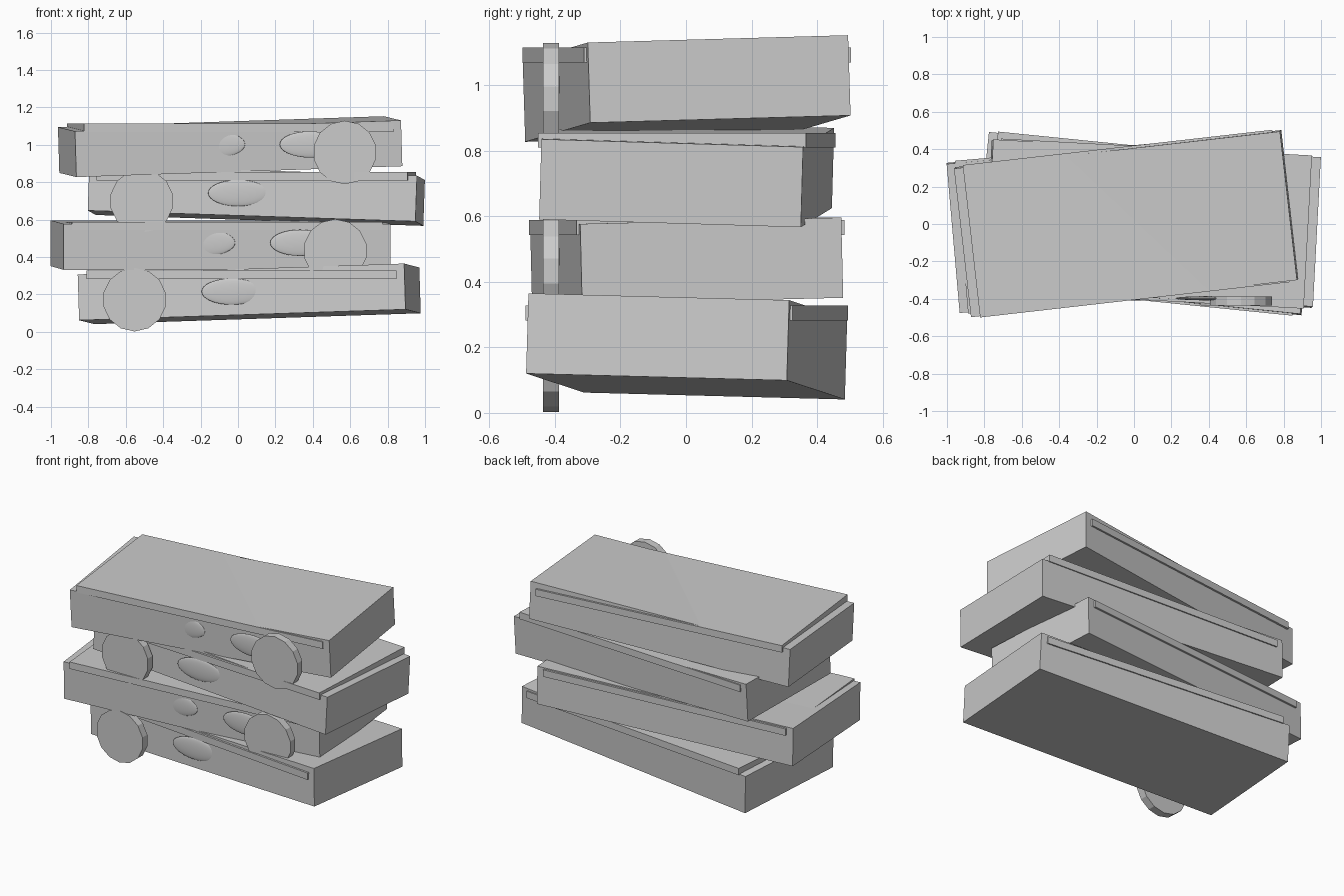
import bpy
from math import radians, pi

cube = bpy.data.objects.get("Cube")
if cube:
    bpy.data.objects.remove(cube, do_unlink=True)

GREY = (0.6, 0.6, 0.6, 1.0)
grey = bpy.data.materials.new("plain_grey")
grey.use_nodes = True
grey.diffuse_color = GREY
grey.node_tree.nodes["Principled BSDF"].inputs["Base Color"].default_value = GREY

LENGTH, DEPTH, HEIGHT = 1.755, 0.8, 0.245


def finish(name, scale=(1, 1, 1)):
    ob = bpy.context.object
    ob.name = name
    ob.scale = scale
    ob.data.materials.append(grey)
    return ob


def block(name, size, loc, angles):
    bpy.ops.mesh.primitive_cube_add(size=1, location=loc,
                                    rotation=[radians(a) for a in angles])
    return finish(name, size)


def wheel(name, x, z):
    bpy.ops.mesh.primitive_cylinder_add(vertices=14, radius=0.17, depth=0.05,
                                        location=(x, -0.412, z),
                                        rotation=(pi / 2, 0, 0))
    return finish(name)


def oval(name, x, z):
    bpy.ops.mesh.primitive_uv_sphere_add(segments=32, ring_count=16, radius=1,
                                         location=(x, -0.397, z))
    ob = finish(name, (0.16, 0.011, 0.07))
    bpy.ops.object.shade_smooth()
    return ob


# Each layer: name, centre x, centre z, tilts, wheel side, oval offsets
layers = [
    ("bottom", 0.06, 0.203, (-1.5, -1.9, -5.8), -1, [-0.095]),
    ("lower", -0.093, 0.464, (1.4, 0, 5), 1, [-0.082, 0.425]),
    ("upper", 0.098, 0.73, (-1.7, 1.9, -3.1), -1, [-0.098]),
    ("top", -0.042, 0.99, (1.6, -1.9, 6.5), 1, [-0.08, 0.425]),
]

for name, x, z, tilt, side, ovals in layers:
    # Tilted body and the level band that pokes through near its top
    block(name + "_body", (LENGTH, DEPTH, HEIGHT), (x, 0.002, z), tilt)
    block(name + "_band", (LENGTH - 0.09, DEPTH + 0.02, 0.045),
          (x, 0.002, z + 0.102), (0, 0, tilt[2]))
    # Front disc and thin ovals
    wheel(name + "_disc", x + side * 0.613, z - 0.031)
    for i, dx in enumerate(ovals):
        oval(f"{name}_oval_{i + 1}", x + dx, z + 0.012)
